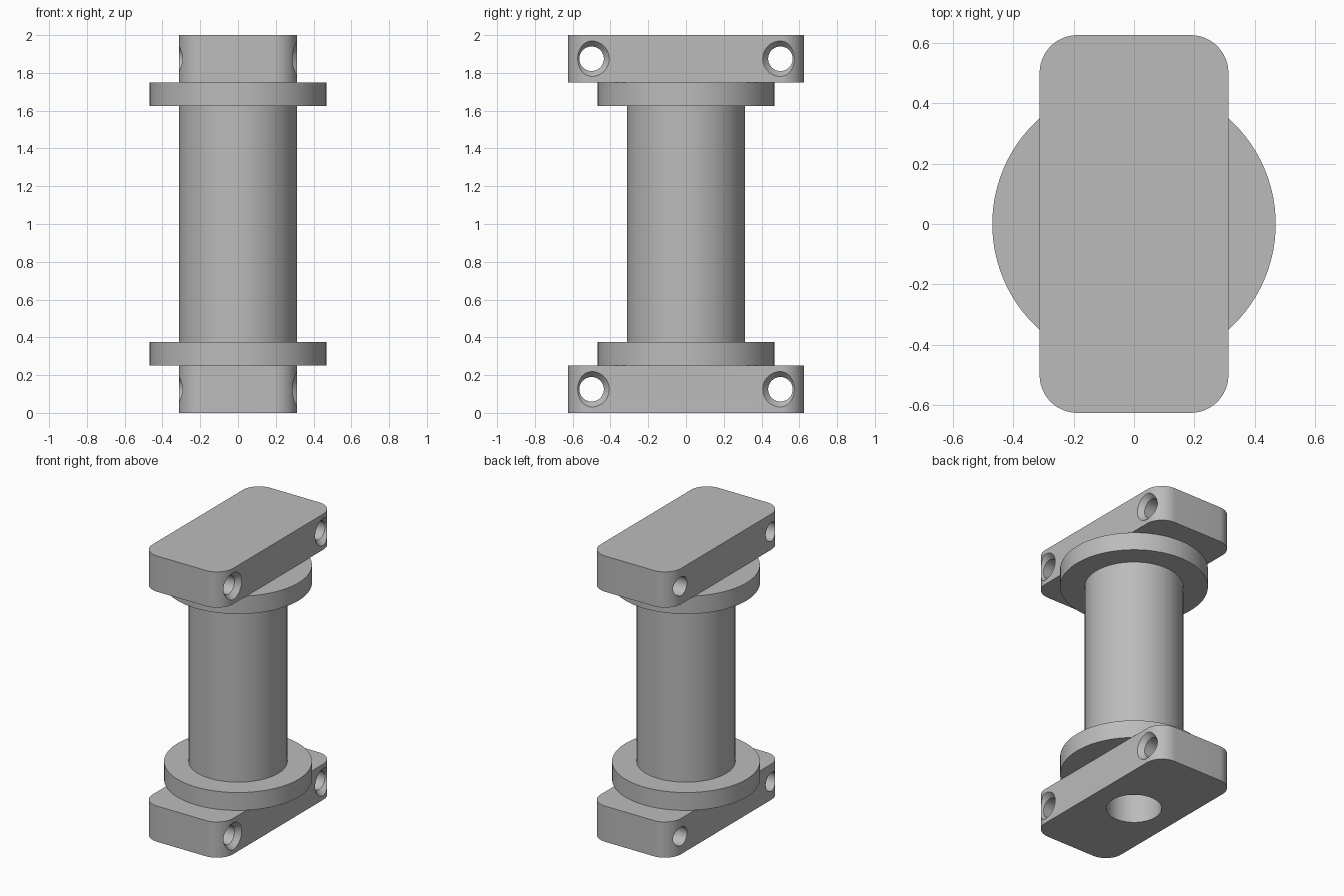
import bpy, bmesh
from math import sin, cos, pi, radians
from mathutils import Matrix

if "Cube" in bpy.data.objects:
    bpy.data.objects.remove(bpy.data.objects["Cube"])

grey = bpy.data.materials.new("plain grey")
grey.use_nodes = True
colour = (0.5, 0.5, 0.5, 1)
grey.diffuse_color = colour
grey.node_tree.nodes["Principled BSDF"].inputs["Base Color"].default_value = colour

HALF_W, HALF_L, CORNER = 0.3125, 0.625, 0.125
BORE, TUBE, FLANGE = 0.175, 0.3125, 0.469
BOLT, SINK, BOLT_Y = 0.065, 0.094, 0.5


def arc(cx, cy, r, start, end, n):
    """Points on an arc, angles in degrees."""
    steps = [radians(start + (end - start) * i / n) for i in range(n + 1)]
    return [(cx + r * cos(a), cy + r * sin(a)) for a in steps]


def half_disc(r):
    return arc(0, 0, r, -90, 90, 48)


def half_plate():
    x, y = HALF_W - CORNER, HALF_L - CORNER
    return ([(0, -HALF_L)] + arc(x, -y, CORNER, -90, 0, 12)
            + arc(x, y, CORNER, 0, 90, 12) + [(0, HALF_L)])


def finish(name, bm):
    bmesh.ops.recalc_face_normals(bm, faces=bm.faces)
    mesh = bpy.data.meshes.new(name)
    bm.to_mesh(mesh)
    bm.free()
    mesh.materials.append(grey)
    obj = bpy.data.objects.new(name, mesh)
    bpy.context.collection.objects.link(obj)
    return obj


def prism(name, outline, z0, z1, side, bored=True):
    """Extrude a half outline upward, with half the bore cut out of it."""
    if bored:
        outline = outline + half_disc(BORE)[::-1]
    bm = bmesh.new()
    face = bm.faces.new([bm.verts.new((side * x, y, z0)) for x, y in outline])
    top = bmesh.ops.extrude_face_region(bm, geom=[face])["geom"]
    bmesh.ops.translate(bm, vec=(0, 0, z1 - z0),
                        verts=[v for v in top if isinstance(v, bmesh.types.BMVert)])
    return finish(name, bm)


def bolt_cutters(z):
    """Pair of countersunk bolt shapes lying along x."""
    bm = bmesh.new()
    for y in (-BOLT_Y, BOLT_Y):
        rings = []
        for x, r in ((-0.5, BOLT), (HALF_W - 0.035, BOLT), (HALF_W, SINK), (0.5, SINK)):
            rings.append([bm.verts.new((x, y + py, z + pz))
                          for py, pz in arc(0, 0, r, 0, 360, 40)[:-1]])
        for a, b in zip(rings, rings[1:]):
            for i in range(len(a)):
                j = (i + 1) % len(a)
                bm.faces.new((a[i], a[j], b[j], b[i]))
        bm.faces.new(rings[0])
        bm.faces.new(rings[-1])
    obj = finish("bolt_hole_cutter", bm)
    obj.hide_render = True
    obj.hide_set(True)
    return obj


low_cutter, high_cutter = bolt_cutters(0.125), bolt_cutters(1.875)

# Two mirrored halves that meet along a seam at x = 0
for label, side in (("left", 1), ("right", -1)):
    parts = [
        prism(label + "_lower_flange", half_disc(FLANGE), 0.25, 0.375, side),
        prism(label + "_tube", half_disc(TUBE), 0.375, 1.625, side),
        prism(label + "_upper_flange", half_disc(FLANGE), 1.625, 1.75, side),
    ]
    # Clamp plates with countersunk bolt holes; only the lower one is bored
    for name, z, cutter, bored in (("_lower_plate", 0, low_cutter, True),
                                   ("_upper_plate", 1.75, high_cutter, False)):
        plate = prism(label + name, half_plate(), z, z + 0.25, side, bored)
        mod = plate.modifiers.new("bolt holes", 'BOOLEAN')
        mod.operation = 'DIFFERENCE'
        mod.solver = 'EXACT'
        mod.object = cutter
        bpy.context.view_layer.objects.active = plate
        bpy.ops.object.select_all(action='DESELECT')
        plate.select_set(True)
        bpy.ops.object.modifier_apply(modifier=mod.name)
        parts.append(plate)
    # Smooth the curved walls, keep the edges sharp
    bpy.ops.object.select_all(action='DESELECT')
    for part in parts:
        part.select_set(True)
    bpy.context.view_layer.objects.active = parts[0]
    bpy.ops.object.shade_smooth_by_angle(angle=radians(30))

for cutter in (low_cutter, high_cutter):
    bpy.data.objects.remove(cutter)
